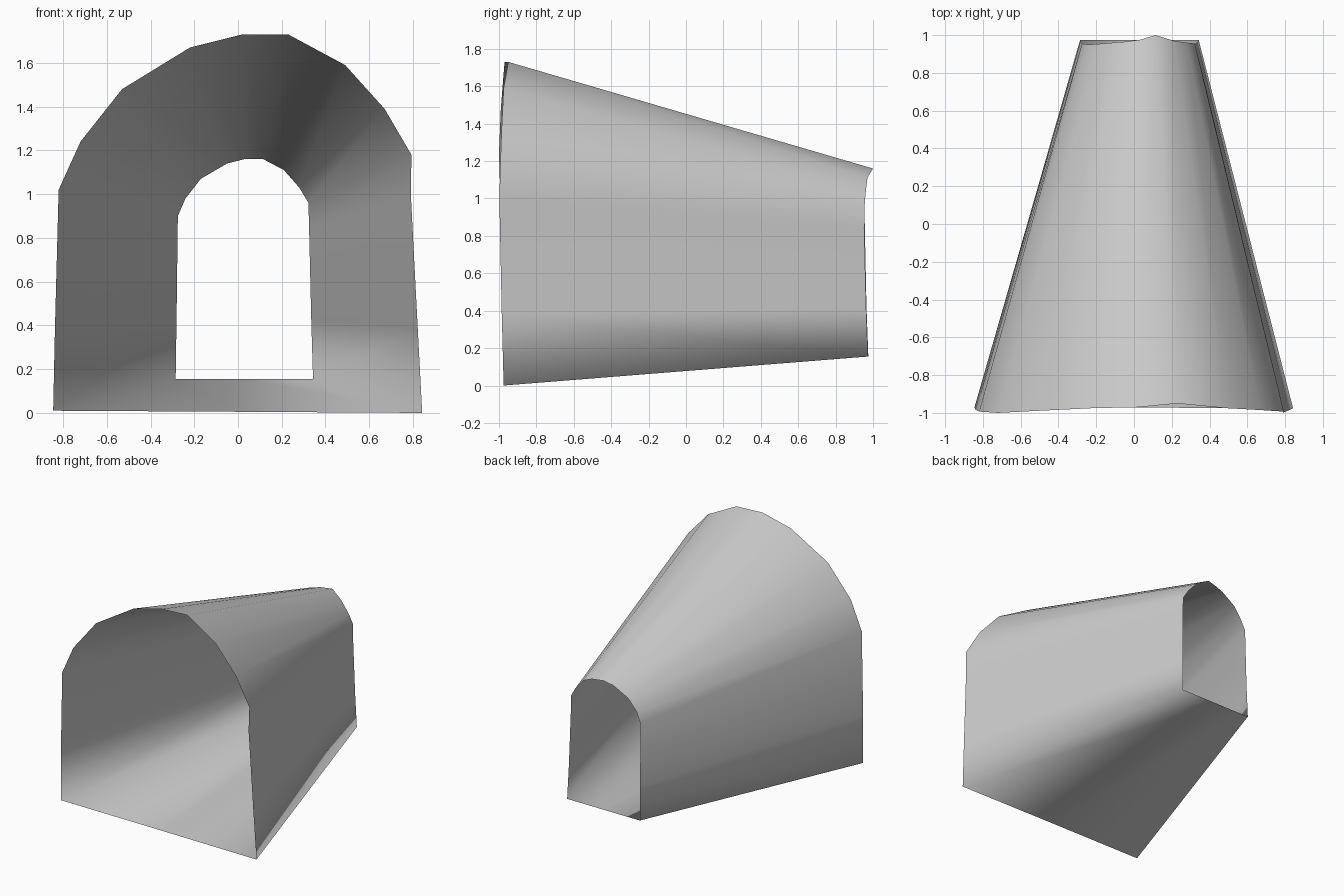
import bpy, bmesh

# Matching arch outlines (x, y, z), from left floor corner over the top to the right, then floor middle
front = [(-.845, -.972, .01), (-.837, -.985, .38), (-.82, -.993, 1.02), (-.72, -1.0, 1.24),
         (-.53, -.99, 1.48), (-.22, -.975, 1.67), (.02, -.97, 1.73), (.23, -.95, 1.73),
         (.49, -.975, 1.59), (.67, -.985, 1.39), (.793, -.993, 1.18), (.79, -.998, 1.0),
         (.822, -.985, .38), (.842, -.975, 0), (.02, -.972, .005)]
back = [(-.285, .975, .155), (-.281, .965, .42), (-.275, .955, .90), (-.24, .95, .98),
        (-.17, .955, 1.07), (-.05, .965, 1.14), (.03, .975, 1.16), (.115, 1.0, 1.16),
        (.21, .97, 1.11), (.28, .96, 1.03), (.322, .955, .96), (.325, .953, .84),
        (.335, .963, .42), (.343, .973, .155), (.03, .974, .155)]

# Tapered open tunnel: straight skin between the two outlines
bm = bmesh.new()
a = [bm.verts.new(p) for p in front]
b = [bm.verts.new(p) for p in back]
n = len(a)
for i in range(n):
    j = (i + 1) % n
    face = bm.faces.new((a[i], b[i], b[j], a[j]))
    face.smooth = True

# Make the skin face outwards
bm.faces.ensure_lookup_table()
bm.normal_update()
if bm.faces[0].normal.x > 0:
    bmesh.ops.reverse_faces(bm, faces=bm.faces[:])

mesh = bpy.data.meshes.new("tapered_tunnel")
bm.to_mesh(mesh)
bm.free()
tunnel = bpy.data.objects.new("tapered_tunnel", mesh)
bpy.context.collection.objects.link(tunnel)
